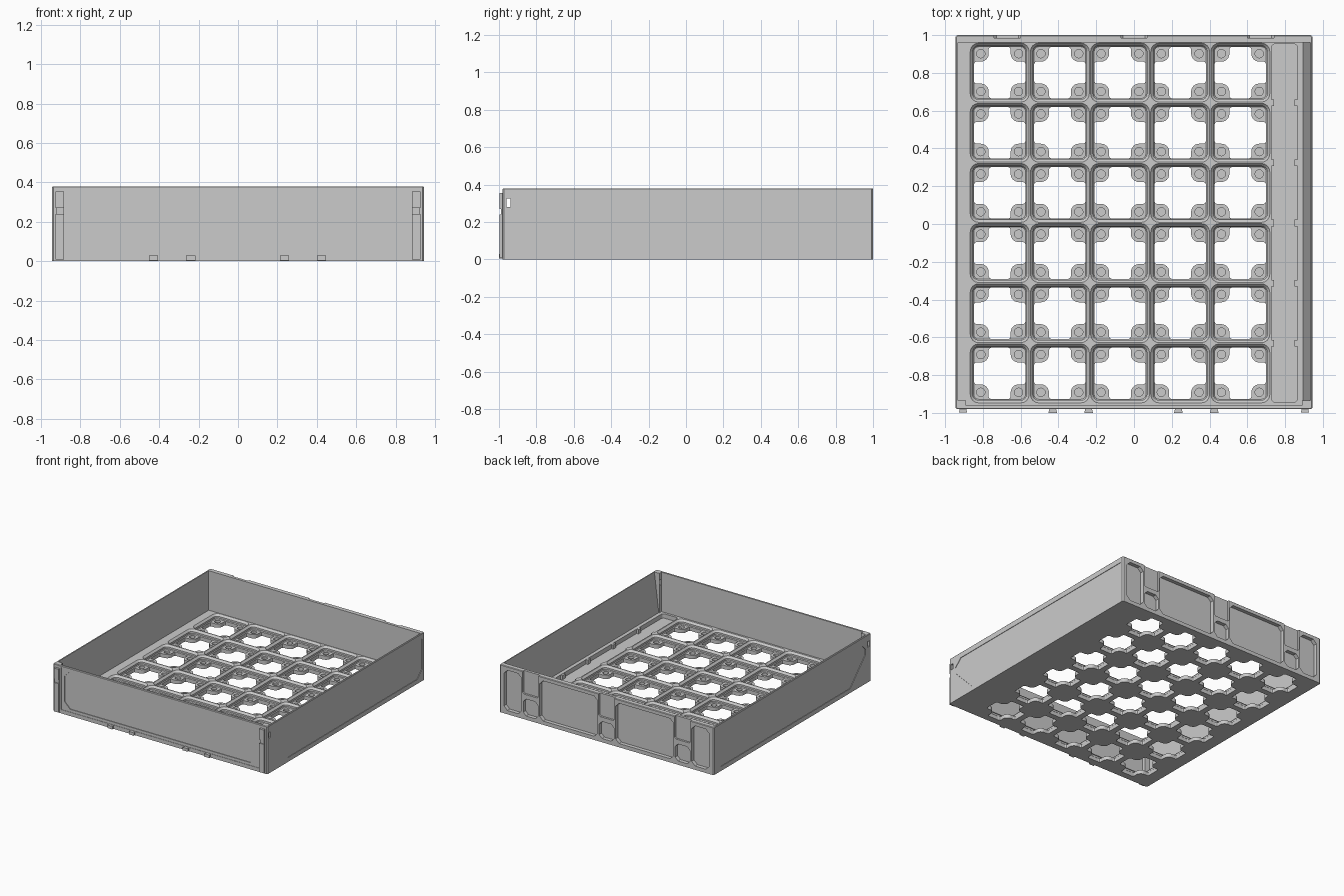
import bpy, bmesh, math

if "Cube" in bpy.data.objects:
    bpy.data.objects.remove(bpy.data.objects["Cube"])

TOP, FLOOR, PAD = 0.38, 0.065, 0.03      # rim, grid top and magnet pad heights
PITCH = 0.3185
COLS = [-0.711 + PITCH * i for i in range(5)]
ROWS = [-0.791 + PITCH * j for j in range(6)]


def loft(bm, loops):
    """Closed solid through a list of matching 3D loops."""
    rings = [[bm.verts.new(p) for p in lp] for lp in loops]
    n = len(rings[0])
    for a, b in zip(rings, rings[1:]):
        for i in range(n):
            bm.faces.new((a[i], a[(i + 1) % n], b[(i + 1) % n], b[i]))
    bm.faces.new(rings[0][::-1])
    bm.faces.new(rings[-1])


def flat(pts, z):
    return [(x, y, z) for x, y in pts]


def box(bm, x0, x1, y0, y1, z0, z1):
    p = [(x0, y0), (x1, y0), (x1, y1), (x0, y1)]
    loft(bm, [flat(p, z0), flat(p, z1)])


def chamfered(x0, x1, y0, y1, c):
    return [(x0 + c, y0), (x1 - c, y0), (x1, y0 + c), (x1, y1 - c),
            (x1 - c, y1), (x0 + c, y1), (x0, y1 - c), (x0, y0 + c)]


def rounded(cx, cy, hx, hy, r, seg=4):
    pts = []
    for k, (sx, sy) in enumerate([(1, 1), (-1, 1), (-1, -1), (1, -1)]):
        for s in range(seg + 1):
            a = math.pi / 2 * (k + s / seg)
            pts.append((cx + sx * (hx - r) + r * math.cos(a),
                        cy + sy * (hy - r) + r * math.sin(a)))
    return pts


def circle(cx, cy, r, n=20):
    return [(cx + r * math.cos(2 * math.pi * i / n),
             cy + r * math.sin(2 * math.pi * i / n)) for i in range(n)]


def make(name, build):
    bm = bmesh.new()
    build(bm)
    bmesh.ops.recalc_face_normals(bm, faces=bm.faces)
    me = bpy.data.meshes.new(name)
    bm.to_mesh(me)
    bm.free()
    ob = bpy.data.objects.new(name, me)
    bpy.context.collection.objects.link(ob)
    return ob


def cut(target, build):
    cutter = make("cutter", build)
    cutter.hide_render = True
    mod = target.modifiers.new("cut", 'BOOLEAN')
    mod.operation, mod.solver, mod.object = 'DIFFERENCE', 'EXACT', cutter
    bpy.context.view_layer.objects.active = target
    bpy.ops.object.modifier_apply(modifier=mod.name)
    bpy.data.objects.remove(cutter)


# Drawer shell: solid block hollowed out, keeping corner posts at the front
outer = chamfered(-0.945, 0.945, -0.98, 1.0, 0.008)
inner_rim = chamfered(-0.941, 0.941, -0.976, 0.996, 0.008)
body = make("drawer_body", lambda bm: loft(
    bm, [flat(outer, 0), flat(outer, TOP - 0.004), flat(inner_rim, TOP)]))


def cavity(bm):
    def plan(right):
        return [(-0.89, -0.962), (0.89, -0.962), (0.89, -0.935), (right, -0.935),
                (right, 0.962), (-0.932, 0.962), (-0.932, -0.935), (-0.89, -0.935)]
    loft(bm, [flat(plan(0.895), FLOOR), flat(plan(0.936), 0.4)])


# Tray cells with stepped lips
def cells(bm):
    for cx in COLS:
        for cy in ROWS:
            loft(bm, [flat(rounded(cx, cy, h, h, 0.025 + h - 0.137), z) for z, h in
                      [(PAD, 0.137), (0.036, 0.142), (0.05, 0.142),
                       (FLOOR, 0.156), (0.08, 0.156)]])


# Cross-shaped openings that leave a pad in each cell corner
def openings(bm):
    q = [(0.136, 0.046), (0.132, 0.054), (0.124, 0.058)]
    q += [(0.1 - 0.042 * math.sin(a), 0.1 - 0.042 * math.cos(a))
          for a in [math.pi / 2 * s / 6 for s in range(7)]]
    q += [(y, x) for x, y in q[2::-1]]
    shape = []
    for k in range(4):
        for x, y in q:
            for _ in range(k):
                x, y = -y, x
            shape.append((x, y))
    for cx in COLS:
        for cy in ROWS:
            p = [(cx + x, cy + y) for x, y in shape]
            loft(bm, [flat(p, -0.02), flat(p, 0.04)])


# Blind round pockets in the pads
def pockets(bm):
    for cx in COLS:
        for cy in ROWS:
            for sx in (-0.1, 0.1):
                for sy in (-0.1, 0.1):
                    p = circle(cx + sx, cy + sy, 0.022)
                    loft(bm, [flat(p, 0.012), flat(p, 0.042)])


# Long side channel
def channel(bm):
    p = rounded(0.797, 0.005, 0.069, 0.948, 0.02)
    loft(bm, [flat(p, PAD), flat(p, 0.09)])


# Shallow side panels and the through slot near the front
def side_panels(bm):
    p = [(-0.91, 0.23), (-0.72, 0.035), (0.91, 0.035), (0.97, 0.095),
         (0.97, 0.335), (-0.85, 0.335), (-0.91, 0.275)]
    for s in (-1, 1):
        loft(bm, [[(s * x, y, z) for y, z in p] for x in (0.941, 0.96)])


def slot(bm):
    box(bm, -1, 1, -0.959, -0.938, 0.28, 0.325)


# Front frame step, then the eight-sided panel inside it
def front_frame(bm):
    box(bm, -0.873, 0.873, -1.0, -0.977, 0.03, 0.366)


def front_panel(bm):
    p = chamfered(-0.847, 0.847, 0.052, 0.352, 0.05)
    loft(bm, [[(x, y, z) for x, z in p] for y in (-1.0, -0.972)])


# Back wall recesses: small, large and lower ones deep, upper notches shallow
def back_recesses(bm):
    def recess(x0, x1, z0, z1, depth, c):
        p = chamfered(x0, x1, z0, z1, c)
        loft(bm, [[(x, y, z) for x, z in p] for y in (1.0 - depth, 1.02)])
    for s in (-1, 1):
        for a, b in ((0.75, 0.905), (0.08, 0.59)):
            recess(min(s * a, s * b), max(s * a, s * b), 0.03, 0.35, 0.03, 0.03)
    for cx in (-0.67, 0, 0.67):
        recess(cx - 0.065, cx + 0.065, 0.03, 0.165, 0.03, 0.025)
        recess(cx - 0.07, cx + 0.07, 0.2, 0.45, 0.016, 0.012)


for step in (cavity, cells, openings, pockets, channel, side_panels, slot,
             front_frame, front_panel, back_recesses):
    cut(body, step)


# Small guide tabs along the side channel
def tabs(bm):
    for cy in [r + PITCH / 2 for r in ROWS[:-1]]:
        box(bm, 0.722, 0.74, cy - 0.018, cy + 0.018, PAD - 0.005, FLOOR - 0.001)
        box(bm, 0.85, 0.872, cy - 0.018, cy + 0.018, PAD - 0.005, FLOOR - 0.001)


make("channel_tabs", tabs)

# Upright latch rails on the front corners
for side, s in (("left", -1), ("right", 1)):
    def rail(bm):
        p = [(s * 0.888, -0.978), (s * 0.922, -0.978), (s * 0.926, -0.998), (s * 0.884, -0.998)]
        loft(bm, [flat(p, 0.01), flat(p, 0.355)])
    ob = make(side + "_latch_rail", rail)
    cut(ob, lambda bm: box(bm, -1, 1, -1.02, -0.99, 0.24, 0.27))


# Clips under the front edge
def clips(bm):
    for cx in (-0.43, -0.24, 0.235, 0.425):
        p = [(cx - 0.017, -0.976), (cx + 0.017, -0.976), (cx + 0.023, -1.0), (cx - 0.023, -1.0)]
        loft(bm, [flat(p, 0.004), flat(p, 0.028)])


make("front_clips", clips)
